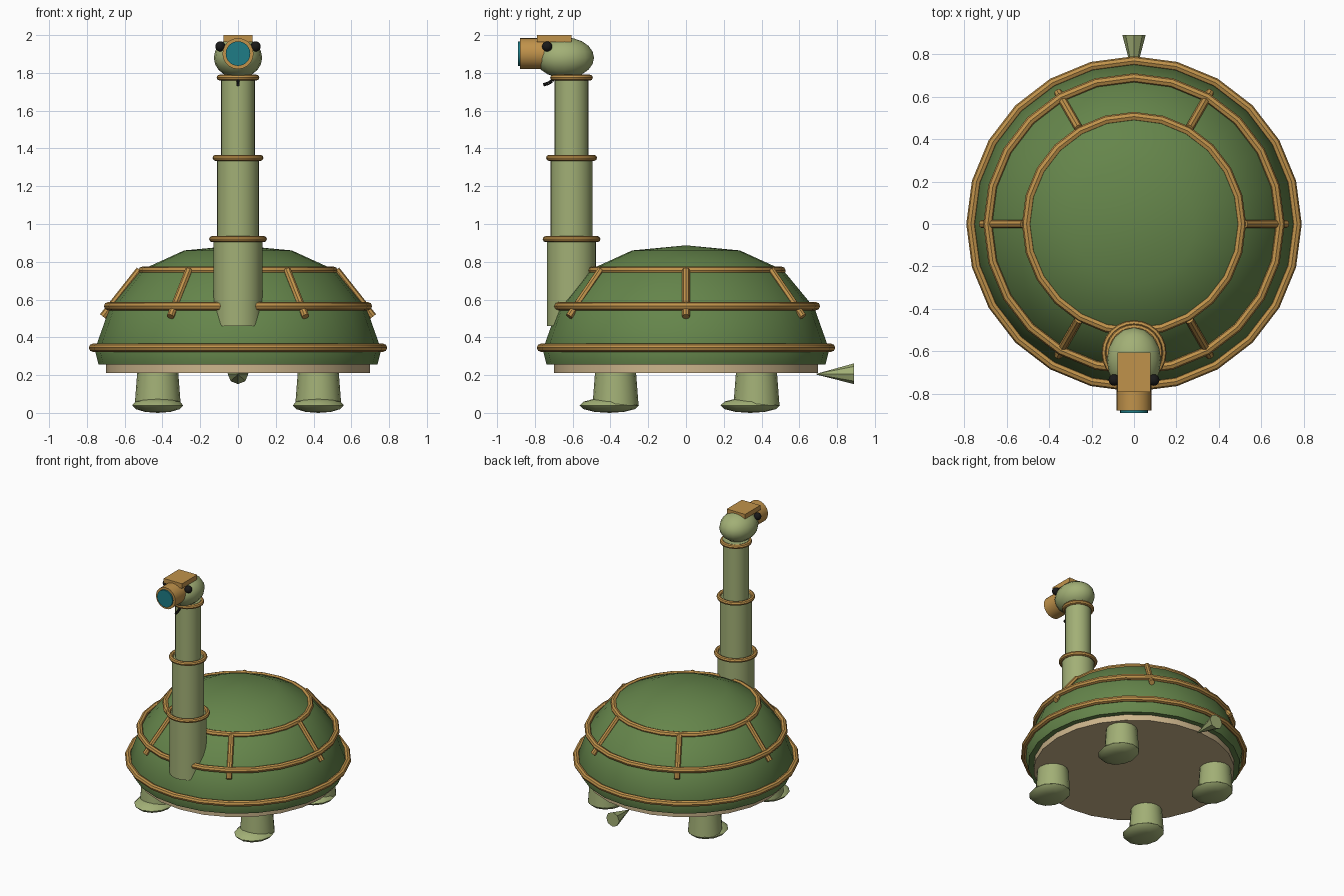
import bpy, math
from mathutils import Vector

if "Cube" in bpy.data.objects:
    bpy.data.objects.remove(bpy.data.objects["Cube"])


def mat(name, rgb):
    m = bpy.data.materials.new(name)
    m.diffuse_color = (*rgb, 1)
    m.use_nodes = True
    m.node_tree.nodes["Principled BSDF"].inputs["Base Color"].default_value = m.diffuse_color
    return m


SHELL = mat("shell green", (0.13, 0.235, 0.07))
SKIN = mat("skin green", (0.36, 0.43, 0.18))
BRASS = mat("brass", (0.53, 0.29, 0.07))
BELLY = mat("belly tan", (0.60, 0.46, 0.26))
TEAL = mat("lens teal", (0.013, 0.20, 0.24))
BLACK = mat("black", (0.01, 0.01, 0.01))


def finish(name, m, smooth=True):
    o = bpy.context.object
    o.name = name
    o.data.materials.clear()
    o.data.materials.append(m)
    if smooth:
        bpy.ops.object.shade_smooth_by_angle(angle=math.radians(40))
    return o


def rod(name, a, b, r1, r2, m, sides=24):
    """Cylinder or cone from a (radius r1) to b (radius r2)."""
    a, b = Vector(a), Vector(b)
    bpy.ops.mesh.primitive_cone_add(
        vertices=sides, radius1=r1, radius2=r2, depth=(b - a).length,
        location=(a + b) / 2, rotation=(b - a).to_track_quat('Z', 'Y').to_euler())
    return finish(name, m)


def ring(name, loc, major, minor, m=BRASS):
    bpy.ops.mesh.primitive_torus_add(location=loc, major_radius=major, minor_radius=minor,
                                     major_segments=24, minor_segments=8)
    return finish(name, m)


def ball(name, loc, size, m, segs=16, rings=10):
    bpy.ops.mesh.primitive_uv_sphere_add(segments=segs, ring_count=rings, location=loc)
    bpy.context.object.scale = size
    bpy.ops.object.transform_apply(location=False, rotation=False, scale=True)
    return finish(name, m)


# Shell: lathed dome, closed underneath
N = 24
profile = [(0.738, 0.255), (0.758, 0.335), (0.68, 0.555), (0.515, 0.755), (0.285, 0.86)]
verts = [(r * math.cos(2 * math.pi * i / N), r * math.sin(2 * math.pi * i / N), z)
         for r, z in profile for i in range(N)]
verts.append((0, 0, 0.887))
faces = [(k * N + i, k * N + (i + 1) % N, (k + 1) * N + (i + 1) % N, (k + 1) * N + i)
         for k in range(len(profile) - 1) for i in range(N)]
last = (len(profile) - 1) * N
faces += [(last + i, last + (i + 1) % N, len(verts) - 1) for i in range(N)]
faces.append(tuple(reversed(range(N))))
me = bpy.data.meshes.new("shell")
me.from_pydata(verts, [], faces)
shell = bpy.data.objects.new("shell", me)
bpy.context.collection.objects.link(shell)
bpy.context.view_layer.objects.active = shell
shell.select_set(True)
finish("shell", SHELL)

# Belly plate
rod("belly_plate", (0, 0, 0.21), (0, 0, 0.26), 0.70, 0.70, BELLY)

# Shell hoops and ribs
for i, (z, r) in enumerate([(0.345, 0.768), (0.565, 0.688), (0.753, 0.506)]):
    ring(f"shell_hoop_{i + 1}", (0, 0, z), r, 0.022)
for i in range(6):
    c, s = math.cos(i * math.pi / 3), math.sin(i * math.pi / 3)
    rod(f"shell_rib_{i + 1}", (0.52 * c, 0.52 * s, 0.757), (0.715 * c, 0.715 * s, 0.51),
        0.02, 0.02, BRASS, 8)

# Legs and feet
for sx, side in ((-1, "left"), (1, "right")):
    for sy, end in ((-1, "front"), (1, "back")):
        x, y = 0.425 * sx, 0.373 * sy
        rod(f"{end}_{side}_leg", (x, y, 0.04), (x, y, 0.26), 0.122, 0.105, SKIN, 16)
        ball(f"{end}_{side}_foot", (x, y - 0.033, 0.04), (0.135, 0.157, 0.04), SKIN, 12, 6)

# Tail: cone widening to the rear
rod("tail", (0, 0.69, 0.205), (0, 0.89, 0.207), 0.002, 0.055, SKIN, 8)

# Telescoping neck with collars
NY = -0.606
for i, (z0, z1, r) in enumerate([(0.46, 0.92, 0.13), (0.92, 1.35, 0.112), (1.35, 1.79, 0.09)]):
    rod(f"neck_section_{i + 1}", (0, NY, z0), (0, NY, z1), r, r, SKIN)
    ring(f"neck_collar_{i + 1}", (0, NY, (0.92, 1.35, 1.775)[i]), r + 0.007, 0.016)

# Head, eyes and mouth
ball("head", (0, -0.642, 1.88), (0.128, 0.155, 0.108), SKIN)
for sx, side in ((-1, "left"), (1, "right")):
    ball(f"{side}_eye", (0.093 * sx, -0.735, 1.94), (0.027, 0.027, 0.027), BLACK)
pts = [(0, -0.755, 1.737), (0, -0.728, 1.745), (0, -0.71, 1.757), (0, -0.698, 1.778)]
for i in range(3):
    rod(f"mouth_{i + 1}", pts[i], pts[i + 1], 0.009, 0.009, BLACK, 8)

# Camera snout, lens and top plate
rod("snout_barrel", (0, -0.70, 1.902), (0, -0.878, 1.902), 0.082, 0.082, BRASS)
rod("snout_lens", (0, -0.87, 1.902), (0, -0.889, 1.902), 0.065, 0.065, TEAL)
bpy.ops.mesh.primitive_cube_add(size=1, location=(0, -0.698, 1.982))
bpy.context.object.scale = (0.156, 0.184, 0.036)
finish("head_plate", BRASS, False)
